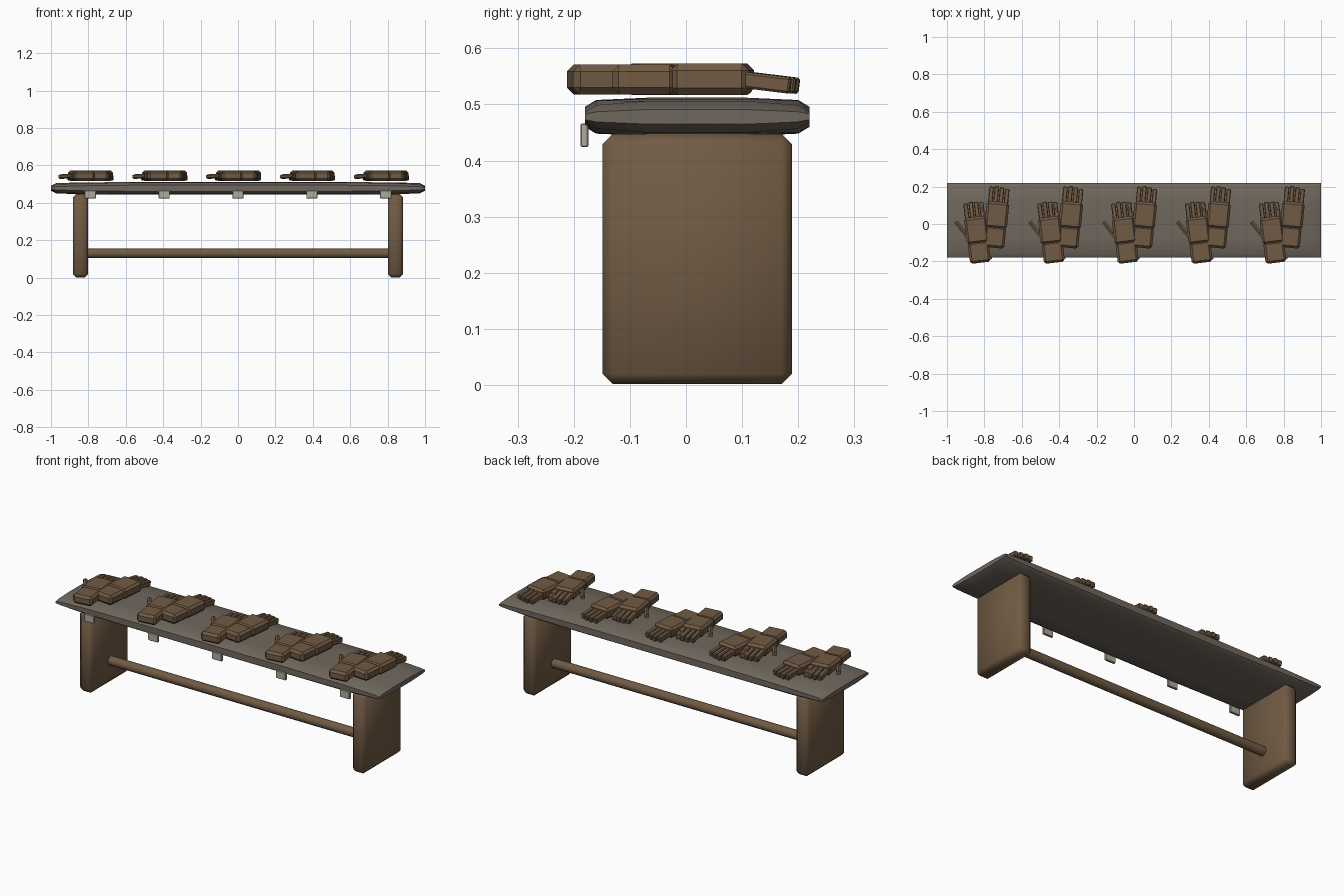
import bpy, bmesh
from math import radians
from mathutils import Matrix, Vector

cube = bpy.data.objects.get("Cube")
if cube:
    bpy.data.objects.remove(cube)


def material(name, rgb):
    mat = bpy.data.materials.new(name)
    mat.use_nodes = True
    mat.diffuse_color = (*rgb, 1)
    mat.node_tree.nodes["Principled BSDF"].inputs["Base Color"].default_value = (*rgb, 1)
    return mat


BROWN = material("brown leather and wood", (0.165, 0.105, 0.058))
GREY = material("weathered grey", (0.16, 0.137, 0.11))
PALE = material("pale tag", (0.43, 0.40, 0.33))


def add_box(bm, size, matrix, bevel):
    """Add a chamfered box to a bmesh."""
    part = bmesh.new()
    bmesh.ops.create_cube(part, size=1, matrix=Matrix.Diagonal((*size, 1)))
    bmesh.ops.bevel(part, geom=part.edges[:], offset=bevel, segments=1,
                    affect='EDGES', clamp_overlap=True)
    part.transform(matrix)
    temp = bpy.data.meshes.new("temp")
    part.to_mesh(temp)
    part.free()
    bm.from_mesh(temp)
    bpy.data.meshes.remove(temp)


def to_mesh(name, bm, mat, smooth_angle=None):
    bmesh.ops.recalc_face_normals(bm, faces=bm.faces[:])
    mesh = bpy.data.meshes.new(name)
    bm.to_mesh(mesh)
    bm.free()
    mesh.materials.append(mat)
    if smooth_angle:
        mesh.polygons.foreach_set("use_smooth", [True] * len(mesh.polygons))
        mesh.set_sharp_from_angle(angle=radians(smooth_angle))
    return mesh


def place(name, mesh, matrix=Matrix()):
    obj = bpy.data.objects.new(name, mesh)
    obj.matrix_world = matrix
    bpy.context.collection.objects.link(obj)
    return obj


def rod(bm, radius, start, end, sides):
    """Add a closed cylinder between two points."""
    start, end = Vector(start), Vector(end)
    axis = end - start
    turn = axis.to_track_quat('Z', 'Y').to_matrix().to_4x4()
    bmesh.ops.create_cone(bm, cap_ends=True, segments=sides, radius1=radius,
                          radius2=radius, depth=axis.length,
                          matrix=Matrix.Translation((start + end) / 2) @ turn)


# Bench top: lens-shaped sections that pinch to a thin edge at both ends
half = [(1, .005, .009, .013), (.97, .009, .021, .028),
        (.8, .014, .029, .032), (.4, .018, .030, .033)]
sections = [(-x, *h) for x, *h in half] + [(0, .018, .030, .034)] + half[::-1]
bm = bmesh.new()
rings = []
for x, edge, shoulder, middle in sections:
    upper = [(-.2, edge), (-.18, shoulder), (-.09, middle),
             (.09, middle), (.18, shoulder), (.2, edge)]
    outline = upper + [(y, -z) for y, z in reversed(upper)]
    rings.append([bm.verts.new((x, y + .02, z + .478)) for y, z in outline])
for a, b in zip(rings, rings[1:]):
    for i in range(len(a)):
        j = (i + 1) % len(a)
        bm.faces.new((a[i], a[j], b[j], b[i]))
bm.faces.new(rings[0])
bm.faces.new(rings[-1])
place("bench_top", to_mesh("bench_top", bm, GREY, 50))

# Plank legs
bm = bmesh.new()
add_box(bm, (.082, .338, .445), Matrix(), .018)
leg = to_mesh("leg", bm, BROWN, 50)
for side, x in (("right", -.842), ("left", .842)):
    place(side + "_leg", leg, Matrix.Translation((x, .02, .2245)))

# Stretcher rod
bm = bmesh.new()
rod(bm, .025, (-.82, .02, .13), (.82, .02, .13), 16)
place("stretcher", to_mesh("stretcher", bm, BROWN, 40))

# Glove, drawn from the cuff end toward +y
bm = bmesh.new()
add_box(bm, (.112, .115, .053), Matrix.Translation((0, .0575, .5445)), .012)
add_box(bm, (.12, .14, .056), Matrix.Translation((0, .175, .545)), .012)
for i in range(4):
    x = (i - 1.5) * .028
    length = .10 - .006 * abs(i - 1.2)
    tilt = Matrix.Rotation(radians(-7), 4, 'X')
    add_box(bm, (.024, length, .029),
            Matrix.Translation((x, .23 + length / 2, .539)) @ tilt, .004)
rod(bm, .0125, (-.045, .135, .545), (-.104, .233, .54), 6)
glove = to_mesh("glove", bm, BROWN)

# Tag plate
bm = bmesh.new()
add_box(bm, (.06, .014, .042), Matrix(), .002)
tag = to_mesh("tag", bm, PALE)

# Five pairs of gloves, each with a tag on the front edge
for n in range(5):
    x = (n - 2) * .395
    for side, dx, y, angle in (("right", -.03, -.207, 7), ("left", .04, -.127, -5.5)):
        place(f"{side}_glove_{n + 1}", glove,
              Matrix.Translation((x + dx, y, 0)) @ Matrix.Rotation(radians(angle), 4, 'Z'))
    place(f"tag_{n + 1}", tag, Matrix.Translation((x, -.181, .445)))
